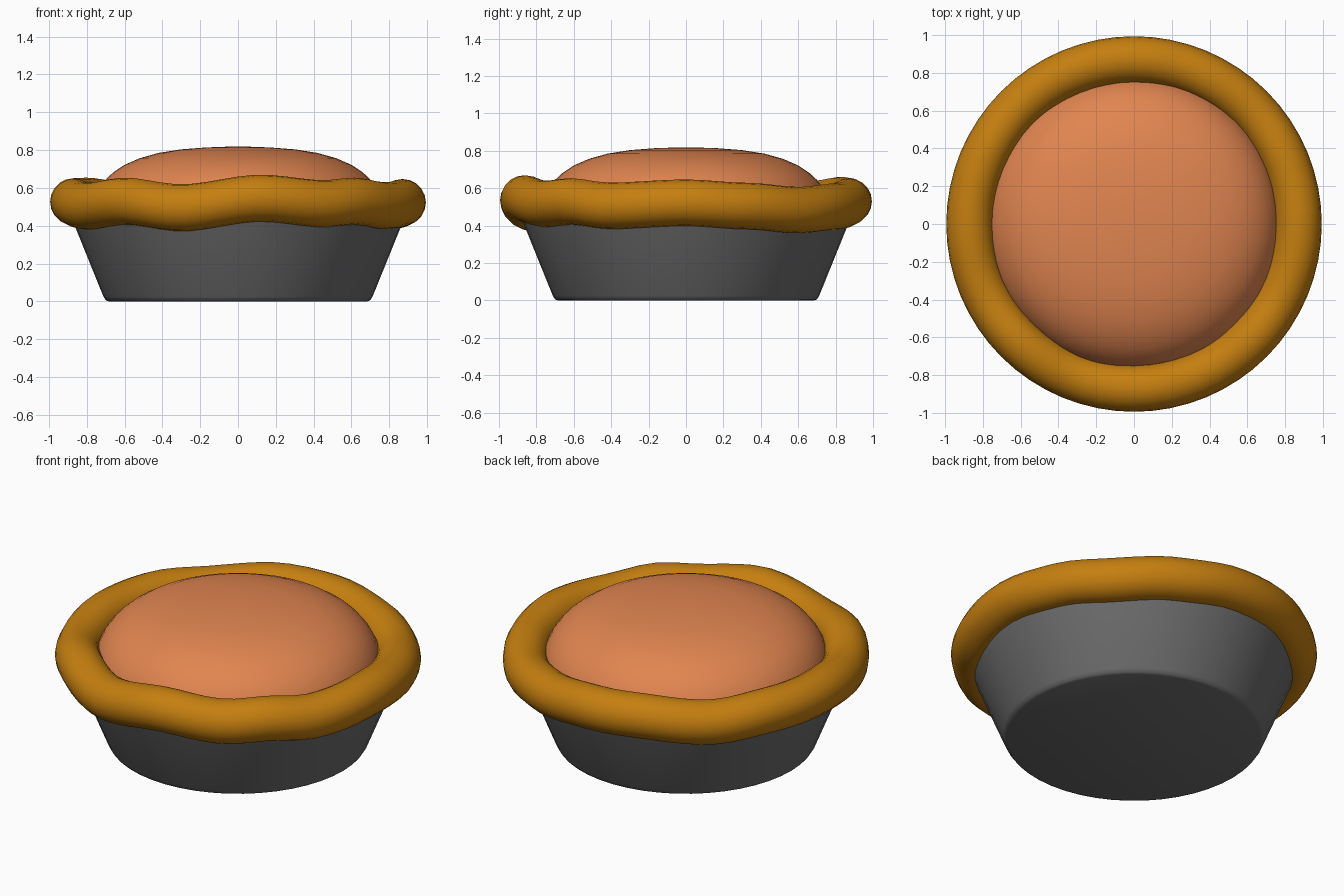
import bpy, bmesh, math

if "Cube" in bpy.data.objects:
    bpy.data.objects.remove(bpy.data.objects["Cube"])


def material(name, rgb):
    m = bpy.data.materials.new(name)
    m.diffuse_color = (*rgb, 1)
    m.use_nodes = True
    m.node_tree.nodes["Principled BSDF"].inputs["Base Color"].default_value = m.diffuse_color
    return m


def finish(name, bm, mat, angle):
    bmesh.ops.recalc_face_normals(bm, faces=bm.faces)
    me = bpy.data.meshes.new(name)
    bm.to_mesh(me)
    bm.free()
    ob = bpy.data.objects.new(name, me)
    bpy.context.collection.objects.link(ob)
    me.materials.append(mat)
    bpy.ops.object.select_all(action='DESELECT')
    ob.select_set(True)
    bpy.context.view_layer.objects.active = ob
    bpy.ops.object.shade_smooth_by_angle(angle=math.radians(angle))
    return ob


def lathe(name, profile, mat, n, angle):
    """Revolve (radius, z) points; both ends are capped."""
    bm = bmesh.new()
    rings = [[bm.verts.new((r * math.cos(2 * math.pi * i / n),
                            r * math.sin(2 * math.pi * i / n), z))
              for i in range(n)] for r, z in profile]
    for a, b in zip(rings, rings[1:]):
        for i in range(n):
            j = (i + 1) % n
            bm.faces.new((a[i], a[j], b[j], b[i]))
    bm.faces.new(rings[0])
    bm.faces.new(rings[-1])
    return finish(name, bm, mat, angle)


pastry = material("golden pastry", (0.56, 0.212, 0.005))
filling = material("orange filling", (0.75, 0.235, 0.08))
metal = material("dark grey tin", (0.15, 0.15, 0.15))

# Tapered baking tin with a softened bottom edge
lathe("tin", [(0.685, 0), (0.70, 0.006), (0.712, 0.025), (0.86, 0.39), (0.90, 0.49)],
      metal, 48, 40)

# Domed filling
lathe("filling", [(0.78, 0.46), (0.765, 0.54), (0.735, 0.60), (0.70, 0.645),
                  (0.66, 0.682), (0.60, 0.722), (0.52, 0.757), (0.42, 0.785),
                  (0.30, 0.804), (0.17, 0.814), (0.06, 0.818)], filling, 48, 60)

# Wavy pastry rim: height of the roll at angles around the pie
WAVE = [(0, .523), (22, .505), (43, .483), (66, .502), (90, .53), (108, .537), (135, .51),
        (155, .53), (180, .527), (205, .503), (227, .53), (250, .495), (278, .546),
        (301, .517), (315, .53), (332, .506), (360, .523)]


def rim_height(deg):
    for (a, za), (b, zb) in zip(WAVE, WAVE[1:]):
        if a <= deg <= b:
            t = (deg - a) / (b - a)
            return za + (zb - za) * t * t * (3 - 2 * t)


bm = bmesh.new()
N, M, R, r = 64, 20, 0.87, 0.124
rings = []
for i in range(N):
    a = 2 * math.pi * i / N
    z = rim_height(360 * i / N)
    rings.append([])
    for k in range(M):
        b = 2 * math.pi * k / M
        d = R + r * math.cos(b)
        rings[-1].append(bm.verts.new((d * math.cos(a), d * math.sin(a), z + r * math.sin(b))))
for i in range(N):
    p, q = rings[i], rings[(i + 1) % N]
    for k in range(M):
        l = (k + 1) % M
        bm.faces.new((p[k], q[k], q[l], p[l]))
finish("pastry_rim", bm, pastry, 60)
